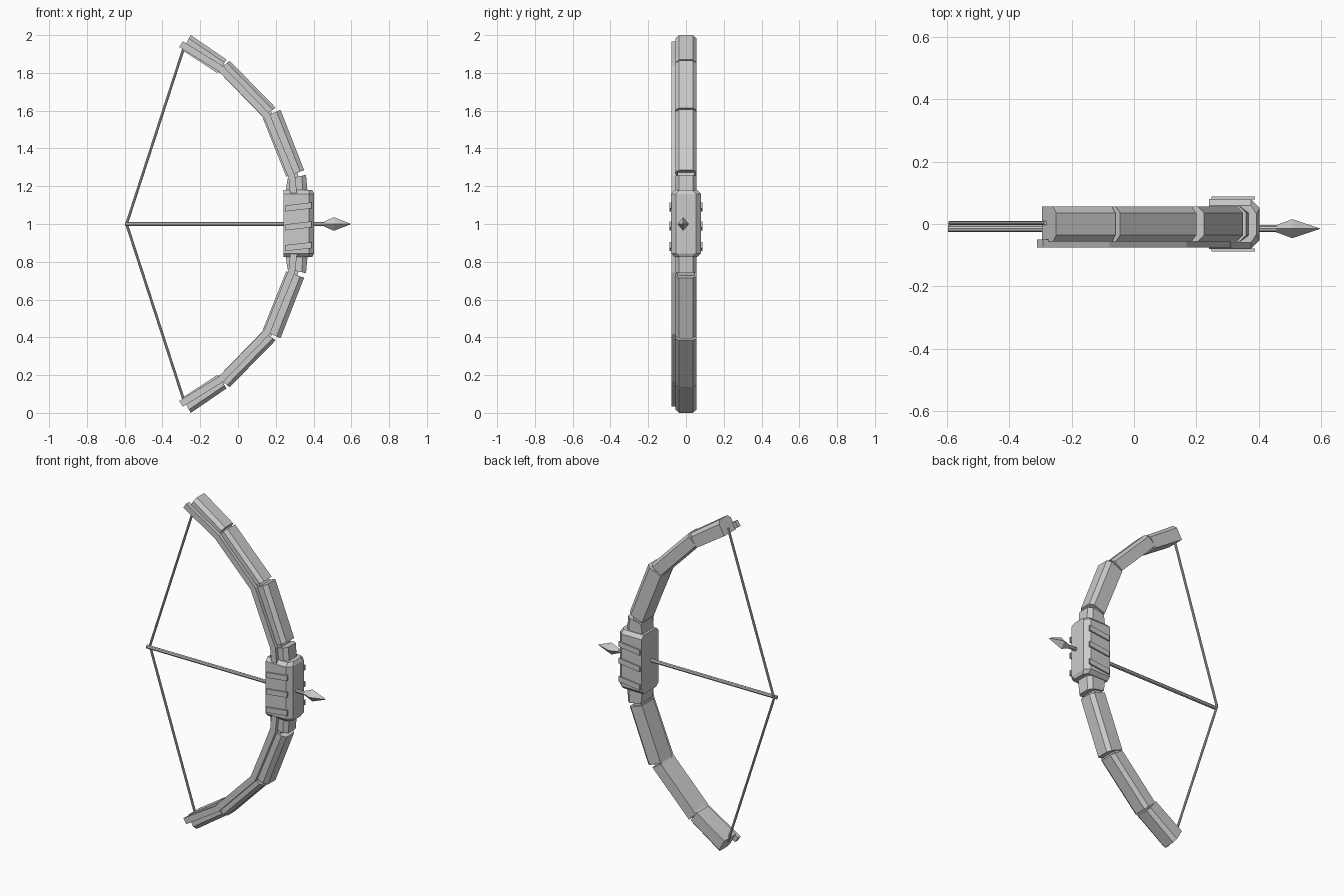
import bpy
import bmesh
from mathutils import Vector

cube = bpy.data.objects.get("Cube")
if cube:
    bpy.data.objects.remove(cube)

grey = bpy.data.materials.new("plain_grey")
grey.use_nodes = True
grey.diffuse_color = (0.6, 0.6, 0.6, 1)
grey.node_tree.nodes["Principled BSDF"].inputs["Base Color"].default_value = grey.diffuse_color


def loft(name, rings):
    """Closed flat-shaded solid through a list of equal-sized rings."""
    bm = bmesh.new()
    vs = [[bm.verts.new(p) for p in ring] for ring in rings]
    n = len(vs[0])
    for a, b in zip(vs, vs[1:]):
        for i in range(n):
            j = (i + 1) % n
            bm.faces.new((a[i], a[j], b[j], b[i]))
    bm.faces.new(vs[0])
    bm.faces.new(vs[-1])
    bmesh.ops.recalc_face_normals(bm, faces=bm.faces)
    mesh = bpy.data.meshes.new(name)
    bm.to_mesh(mesh)
    bm.free()
    mesh.materials.append(grey)
    obj = bpy.data.objects.new(name, mesh)
    bpy.context.collection.objects.link(obj)
    return obj


def limb_ring(inner, outer, side, half=0.056, flat=0.036, shoulder=0.78):
    """Six-sided section, chamfered on the outer edge."""
    def at(t, y):
        x = inner[0] + (outer[0] - inner[0]) * t
        z = inner[1] + (outer[1] - inner[1]) * t
        return (x, y, 1 + side * z)
    return [at(0, -half), at(shoulder, -half), at(1, -flat),
            at(1, flat), at(shoulder, half), at(0, half)]


def ribbon(name, path, side, width, y0, y1):
    """Rectangular strip along a path in the bow's plane."""
    pts = [Vector(p) for p in path]
    rings = []
    for i, p in enumerate(pts):
        d = (pts[min(i + 1, len(pts) - 1)] - pts[max(i - 1, 0)]).normalized()
        n = Vector((-d.y, d.x)) * width / 2
        rings.append([(q.x, y, 1 + side * q.y)
                      for q, y in ((p - n, y0), (p + n, y0), (p + n, y1), (p - n, y1))])
    return loft(name, rings)


def rod(name, a, b, radius, sides=8):
    a, b = Vector(a), Vector(b)
    bpy.ops.mesh.primitive_cylinder_add(vertices=sides, radius=radius, depth=(b - a).length,
                                        location=(a + b) / 2,
                                        rotation=(b - a).to_track_quat('Z', 'Y').to_euler())
    obj = bpy.context.object
    obj.name = name
    obj.data.materials.append(grey)
    return obj


# Limb blocks: inner and outer corner at the far end, then at the near end
# (x, height above the middle)
blocks = {
    "tip": ((-0.295, 0.92), (-0.25, 1.0), (-0.11, 0.80), (-0.06, 0.87)),
    "outer_limb": ((-0.105, 0.81), (-0.045, 0.865), (0.13, 0.568), (0.20, 0.615)),
    "inner_limb": ((0.13, 0.563), (0.225, 0.605), (0.255, 0.25), (0.35, 0.285)),
    "limb_root": ((0.262, 0.24), (0.36, 0.26), (0.25, 0.15), (0.37, 0.15)),
}
strip_path = [(-0.302, 0.952), (-0.09, 0.822), (0.153, 0.573), (0.285, 0.25), (0.295, 0.15)]
core_path = [(-0.12, 0.845), (-0.075, 0.815), (0.13, 0.61), (0.17, 0.56),
             (0.285, 0.29), (0.305, 0.21)]

for label, side in (("upper", 1), ("lower", -1)):
    for part, (i0, o0, i1, o1) in blocks.items():
        loft(f"{label}_{part}", [limb_ring(i0, o0, side), limb_ring(i1, o1, side)])
    ribbon(f"{label}_front_strip", strip_path, side, 0.036, -0.076, -0.05)
    ribbon(f"{label}_limb_core", core_path, side, 0.05, -0.046, 0.046)
    rod(f"{label}_string", (-0.59, 0.003, 1), (-0.283, 0.003, 1 + side * 0.945), 0.007)

# Grip: chamfered towards the outer side and at both ends
grip_ends = ((0.825, 0.02), (0.845, 0), (1.16, 0), (1.18, 0.02))
loft("grip", [[(0.24, -0.08 + c, z), (0.375, -0.08 + c, z), (0.403 - c / 2, -0.052 + c, z),
               (0.403 - c / 2, 0.052 - c, z), (0.375, 0.08 - c, z), (0.24, 0.08 - c, z)]
              for z, c in grip_ends])

# Slanted wrap bands on both flat sides of the grip
for k, z in enumerate((0.88, 0.99, 1.09)):
    for label, y in (("front", -0.083), ("back", 0.083)):
        loft(f"{label}_grip_band_{k + 1}",
             [[(x, y - 0.005, z - 0.016 + s), (x, y + 0.005, z - 0.016 + s),
               (x, y + 0.005, z + 0.016 + s), (x, y - 0.005, z + 0.016 + s)]
              for x, s in ((0.248, -0.008), (0.388, 0.008))])

# Arrow
ay = -0.015
rod("arrow_shaft", (-0.597, ay, 1), (0.46, ay, 1), 0.011)
loft("arrow_head", [[(x, ay - r * 0.85, 1), (x, ay, 1 + r), (x, ay + r * 0.85, 1), (x, ay, 1 - r)]
                    for x, r in ((0.455, 0.013), (0.508, 0.036), (0.597, 0.001))])
